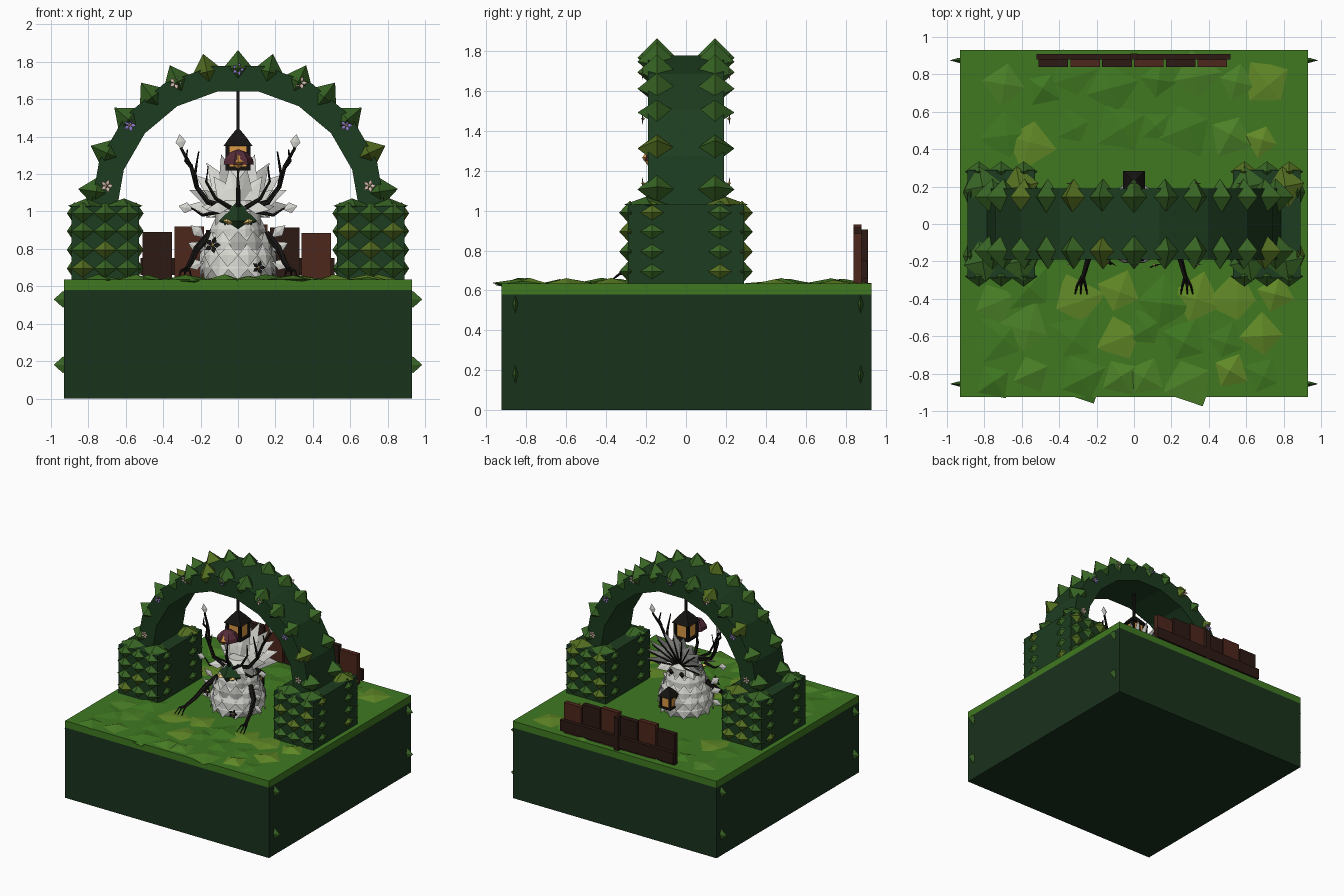
import bpy, bmesh, math, random
from mathutils import Vector as V, Matrix

if "Cube" in bpy.data.objects:
    bpy.data.objects.remove(bpy.data.objects["Cube"])

random.seed(4)
COL = dict(soil=(.010, .032, .012), grass=(.05, .19, .015), moss=(.07, .22, .02), lime=(.12, .25, .02),
           hedge=(.012, .045, .014), leaf=(.04, .13, .018), leaf_warm=(.09, .16, .015), wood=(.075, .02, .012),
           dark_wood=(.025, .010, .007), white=(.68, .68, .64), grey=(.4, .4, .38), black=(.008, .007, .006),
           glow=(.7, .32, .06), maroon=(.09, .025, .04), purple=(.28, .2, .6), pink=(.7, .5, .45), eye=(.9, .65, .2))
MATS = {}
for k, c in COL.items():
    MATS[k] = bpy.data.materials.new(k)
    MATS[k].diffuse_color = (*c, 1)


class Part:
    """Collects flat-faced primitives into one object."""
    def __init__(self, name):
        self.name, self.bm, self.slots = name, bmesh.new(), []

    def face(self, vs, mat):
        if mat not in self.slots:
            self.slots.append(mat)
        self.bm.faces.new(vs).material_index = self.slots.index(mat)

    def octa(self, c, a, b, n, mat):
        """Octahedron from a centre and three half-axes; also used for leaves and petals."""
        c, a, b, n = V(c), V(a), V(b), V(n)
        p = [self.bm.verts.new(c + d) for d in (a, b, -a, -b, n, -n)]
        for i in range(4):
            j = (i + 1) % 4
            self.face((p[i], p[j], p[4]), mat)
            self.face((p[j], p[i], p[5]), mat)

    def leaf(self, base, d, n, length, width, mat, thick=.12):
        d, n = V(d).normalized(), V(n)
        s = d.cross(n).normalized()
        self.octa(V(base) + d * length / 2, d * length / 2, s * width / 2, s.cross(d) * width * thick, mat)

    def loft(self, rings, mat):
        """Skin a list of closed rings and cap the ends."""
        rs = [[self.bm.verts.new(v) for v in r] for r in rings]
        n = len(rs[0])
        for a, b in zip(rs, rs[1:]):
            for i in range(n):
                self.face((a[i], a[(i + 1) % n], b[(i + 1) % n], b[i]), mat)
        self.face(rs[0][::-1], mat)
        self.face(rs[-1], mat)

    def box(self, x0, x1, y0, y1, z0, z1, mat):
        self.loft([[(x0, y0, z), (x1, y0, z), (x1, y1, z), (x0, y1, z)] for z in (z0, z1)], mat)

    def lathe(self, c, profile, n, mat, rot=0):
        self.loft([[V(c) + V((r * math.cos(rot + math.tau * i / n), r * math.sin(rot + math.tau * i / n), z))
                    for i in range(n)] for r, z in profile], mat)

    def tube(self, pts, r0, r1, mat, n=5):
        pts = [V(p) for p in pts]
        rings = []
        for i, p in enumerate(pts):
            q = (pts[min(i + 1, len(pts) - 1)] - pts[max(i - 1, 0)]).to_track_quat('Z', 'Y')
            r = r0 + (r1 - r0) * i / (len(pts) - 1)
            rings.append([p + q @ V((r * math.cos(math.tau * k / n), r * math.sin(math.tau * k / n), 0)) for k in range(n)])
        self.loft(rings, mat)

    def flower(self, c, out, r, mat):
        q = V(out).to_track_quat('Z', 'Y')
        for i in range(5):
            a = math.tau * i / 5
            d = q @ V((math.cos(a), math.sin(a), .15))
            self.leaf(V(c), d, V(out), r, r * .6, mat)
        self.octa(c, q @ V((r * .25, 0, 0)), q @ V((0, r * .25, 0)), q @ V((0, 0, r * .3)), 'eye')

    def done(self):
        bmesh.ops.recalc_face_normals(self.bm, faces=self.bm.faces)
        me = bpy.data.meshes.new(self.name)
        self.bm.to_mesh(me)
        for m in self.slots:
            me.materials.append(MATS[m])
        bpy.context.collection.objects.link(bpy.data.objects.new(self.name, me))


green = lambda: random.choice(('leaf', 'leaf', 'leaf', 'leaf_warm'))

# Ground block with a grass slab and corner sprigs
p = Part('ground_block')
p.box(-.93, .93, -.925, .93, 0, .58, 'soil')
p.done()
p = Part('grass_slab')
p.box(-.93, .93, -.925, .93, .58, .635, 'grass')
p.done()
p = Part('side_sprigs')
for s in (-1, 1):
    for y in (-.855, .875):
        for z in (.18, .53):
            p.octa((s * .935, y, z), (.05, 0, 0), (0, .014, 0), (0, 0, .045), 'leaf')
p.done()

# Low grass mounds
p = Part('grass_mounds')
for y0, y1, rows in ((-.8, -.38, 3), (.48, .74, 2)):
    for j in range(rows):
        for i in range(8):
            x = -.72 + i * .205 + random.uniform(-.05, .05)
            y = y0 + (y1 - y0) * j / (rows - 1) + random.uniform(-.05, .05)
            a, r = random.uniform(0, 1.5), random.uniform(.1, .17)
            d = V((math.cos(a), math.sin(a), random.uniform(-.04, .04)))
            p.octa((x, y, .632), d * r, V((-d.y, d.x, random.uniform(-.04, .04))) * r, (0, 0, random.uniform(.015, .033)),
                   random.choice(('grass', 'grass', 'moss', 'lime')))
p.done()

# Hedge pillars studded with leaf pyramids
for s, name in ((-1, 'left'), (1, 'right')):
    p = Part(name + '_hedge_pillar')
    cx = s * .71
    p.box(cx - .18, cx + .18, -.29, .29, .635, 1.03, 'hedge')
    for z in (.695, .795, .895, .99):
        for f in (-1, 1):
            for dx in (-.12, 0, .12):
                p.octa((cx + dx, f * .28, z), (.075, 0, 0), (0, .055, 0), (0, 0, .06), green())
            for y in (-.17, .17):
                p.octa((cx + f * .165, y, z), (.04, 0, 0), (0, .095, 0), (0, 0, .06), green())
    for dx in (-.1, .1):
        for y in (-.2, .2):
            p.octa((cx + dx, y, 1.03), (.1, .02, 0), (-.02, .11, 0), (0, 0, .04), green())
    p.done()

# Arch of nine straight segments
polar = lambda r, a, y: V((r * math.sin(a), y, 1 + r * math.cos(a)))
p = Part('hedge_arch')
rings = []
for i in range(10):
    a = math.radians(-90 + 20 * i)
    rings.append([polar(.65, a, -.19), polar(.79, a, -.19), polar(.79, a, .19), polar(.65, a, .19)])
p.loft(rings, 'hedge')
p.done()
p = Part('arch_leaves')
for deg in (0, 12.5, 25, 37, 50, 66, 82):
    for s in ((-1, 1) if deg else (1,)):
        a = math.radians(deg * s)
        o, t = V((math.sin(a), 0, math.cos(a))), V((math.cos(a), 0, -math.sin(a)))
        for y in (-.145, .145):
            p.octa(polar(.765, a, y), o * .098, t * .08, (0, .098, 0), green())
p.done()
p = Part('arch_flowers')
for deg, r, m in ((0, .76, 'purple'), (26, .765, 'pink'), (51.5, .74, 'purple'), (79, .715, 'pink')):
    for s in ((-1, 1) if deg else (1,)):
        for f in (-1, 1):
            p.flower(polar(r, math.radians(deg * s), f * .215), (0, f, 0), .036, m)
p.done()


# Lanterns: one hanging from the arch, one on the creature's back
def lantern(name, c, k):
    p = Part(name)
    q = math.pi / 4
    p.lathe(c, [(.095 * k, -.08 * k), (.095 * k, -.06 * k)], 4, 'black', q)
    p.lathe(c, [(.075 * k, -.06 * k), (.075 * k, .05 * k)], 4, 'glow', q)
    p.lathe(c, [(.11 * k, .05 * k), (.06 * k, .1 * k), (.012 * k, .14 * k)], 4, 'black', q)
    for sx in (-1, 1):
        for sy in (-1, 1):
            x, y, w = c[0] + sx * .056 * k, c[1] + sy * .056 * k, .011 * k
            p.box(x - w, x + w, y - w, y + w, c[2] - .06 * k, c[2] + .05 * k, 'black')
    return p


p = lantern('hanging_lantern', (0, 0, 1.3), 1)
p.box(-.009, .009, -.009, .009, 1.42, 1.66, 'black')
p.done()
lantern('back_lantern', (0, .225, .79), .75).done()

# Plank fence
p = Part('fence')
for i, h in enumerate((.89, .92, .9, .93, .915, .885)):
    x = -.51 + i * .17
    p.box(x, x + .158, .84, .88, .635, h, 'wood' if i % 2 or i == 5 else 'dark_wood')
p.box(-.52, .515, .88, .91, .66, .75, 'dark_wood')
p.box(-.02, .02, .88, .912, .635, .905, 'dark_wood')
p.done()

# Creature body: egg covered in overlapping pale scales
p = Part('creature_body')
prof = [(.17, .635), (.2, .7), (.195, .78), (.16, .86), (.12, .93), (.12, 1.0), (.07, 1.06)]
p.lathe((0, 0, 0), prof, 12, 'white')
for j, (r, z) in enumerate(((.195, .7), (.205, .77), (.18, .84), (.145, .91))):
    for i in range(12):
        a = math.tau * (i + j % 2 / 2) / 12
        o = V((math.cos(a), math.sin(a), .2))
        p.leaf(V((o.x * (r - .02), o.y * (r - .02), z + .055)), V((o.x * .25, o.y * .25, -1)), o, .125, .11,
               'grey' if random.random() < .25 else 'white')
for s in (-1, 1):
    for z, t in ((.73, -.3), (.79, .5), (.86, .9)):
        p.leaf((s * .18, -.06, z), (s, -.2, t), (0, -1, 0), .1, .06, 'white')
p.done()

# Dark mask, eyes and brow leaves
p = Part('creature_head')
p.octa((0, -.1, .95), (.1, 0, 0), (0, .08, 0), (0, 0, .11), 'hedge')
for s in (-1, 1):
    p.octa((s * .055, -.15, .945), (.03, 0, .008 * s), (0, .03, 0), (0, 0, .016), 'eye')
    p.octa((s * .05, .125, .97), (.026, 0, 0), (0, .02, 0), (0, 0, .026), 'black')
    p.leaf((s * .03, -.1, 1.03), (s, -.3, -.15), (0, -1, .5), .15, .07, 'white')
    p.leaf((s * .05, .08, 1.03), (s, .5, -.5), (0, 1, .5), .15, .09, 'white')
p.flower((-.135, -.2, .82), (-.4, -1, .2), .05, 'black')
p.flower((.11, -.22, .7), (.3, -1, .1), .04, 'black')
p.done()

# Fan collar leaning back, with dark ribs behind
p = Part('fan_collar')
for n, l, w, off in ((11, .33, .12, .05), (8, .24, .11, .01)):
    for i in range(n):
        a = math.radians(-85 + 170 * i / (n - 1))
        d = V((math.sin(a), .35, math.cos(a)))
        ln = l * (.85 + .15 * math.cos(a))
        p.leaf((0, off, 1.01), d, (0, -1, .4), ln, w, 'grey' if i % 3 == 1 else 'white', .08)
        if n == 11:
            b = V((0, off + .025, 1.01))
            p.tube([b, b + d.normalized() * ln * .85], .009, .004, 'black', 4)
p.done()

# Antlers, tipped with leaves, and clawed arms
p = Part('antlers')
for s in (-1, 1):
    beam = [(.05, -.08, 1.02), (.16, -.09, 1.05), (.22, -.06, 1.13), (.25, -.03, 1.24), (.305, 0, 1.34)]
    tines = [[(.04, -.12, 1.02), (.12, -.13, 1.07), (.17, -.12, 1.16), (.16, -.11, 1.24)],
             [(.22, -.06, 1.13), (.23, -.09, 1.2), (.21, -.1, 1.32)],
             [(.1, -.1, 1.0), (.19, -.1, .98), (.25, -.08, 1.02)],
             [(.25, -.03, 1.24), (.28, -.05, 1.27), (.27, -.06, 1.33)]]
    flip = lambda c: [(x * s, y, z) for x, y, z in c]
    p.tube(flip(beam), .018, .008, 'black')
    for t in tines:
        p.tube(flip(t), .013, .004, 'black')
    p.leaf((s * .3, 0, 1.33), (s * .15, 0, 1), (0, -1, 0), .085, .055, 'white')
    p.leaf((s * .24, -.08, 1.01), (s, 0, .25), (0, -1, 0), .08, .06, 'white')
p.done()
p = Part('arms')
for s in (-1, 1):
    p.tube([(s * .15, -.05, .88), (s * .22, -.11, .8), (s * .25, -.2, .73), (s * .275, -.29, .69)], .022, .013, 'black')
    for dx in (-.03, .005, .035):
        p.tube([(s * .275, -.28, .69), (s * (.28 + dx * .7), -.33, .685), (s * (.28 + dx), -.375, .65)], .011, .003, 'black', 4)
p.done()

# Maroon bloom with a glowing heart above the brow
p = Part('brow_bloom')
p.tube([(0, -.1, 1.0), (0, -.15, 1.12), (0, -.13, 1.25)], .014, .01, 'black')
p.lathe((0, -.13, 1.25), [(.085, 0), (.08, .03), (.05, .065), (.01, .08)], 7, 'maroon')
p.octa((0, -.19, 1.265), (.045, 0, 0), (0, .03, 0), (0, 0, .04), 'glow')
p.done()

for m in bpy.data.materials:
    if m.users and not m.is_grease_pencil:
        m.use_nodes = True
        m.node_tree.nodes["Principled BSDF"].inputs["Base Color"].default_value = m.diffuse_color
